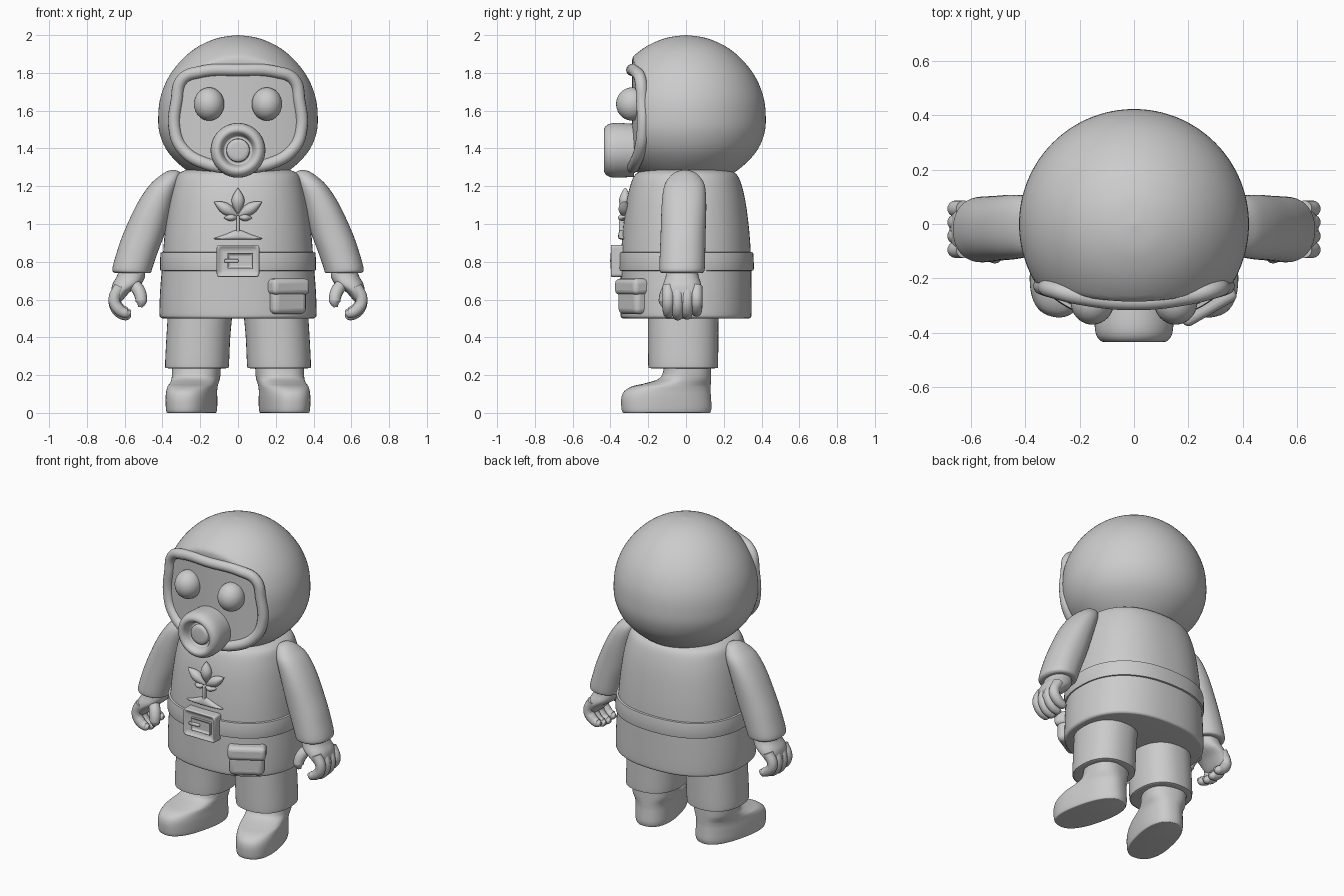
import bpy, bmesh, math
from mathutils import Matrix, Vector

cube = bpy.data.objects.get("Cube")
if cube:
    bpy.data.objects.remove(cube, do_unlink=True)

grey = bpy.data.materials.new("plain_grey")
grey.use_nodes = True
grey.diffuse_color = (0.6, 0.6, 0.6, 1)
grey.node_tree.nodes["Principled BSDF"].inputs["Base Color"].default_value = (0.6, 0.6, 0.6, 1)


def finish(name, mesh, angle=40):
    mesh.name = name
    mesh.materials.clear()
    mesh.materials.append(grey)
    mesh.shade_smooth()
    mesh.set_sharp_from_angle(angle=math.radians(angle))
    ob = bpy.data.objects.new(name, mesh)
    bpy.context.collection.objects.link(ob)
    return ob


def from_bmesh(name, bm):
    bmesh.ops.recalc_face_normals(bm, faces=bm.faces)
    mesh = bpy.data.meshes.new(name)
    bm.to_mesh(mesh)
    bm.free()
    return finish(name, mesh)


def refine(rows, steps):
    """Catmull-Rom smoothing of a list of sections."""
    rows = [Vector(r) for r in rows]
    out = []
    for i in range(len(rows) - 1):
        a, b, c, d = rows[max(i - 1, 0)], rows[i], rows[i + 1], rows[min(i + 2, len(rows) - 1)]
        for k in range(steps):
            t = k / steps
            out.append(b + (c - a) * (t / 2) + (a * 2 - b * 5 + c * 4 - d) * (t * t / 2)
                       + (b * 3 - a - c * 3 + d) * (t ** 3 / 2))
    return out + [rows[-1]]


def loft(name, rows, matrix=None, power=2.0, steps=5, sides=64, shape=None):
    """Stack of oval sections: z, centre x, centre y, radius x, radius y."""
    bm = bmesh.new()
    rings = []
    for z, cx, cy, rx, ry in refine(rows, steps):
        ring = []
        for k in range(sides):
            c, s = math.cos(math.tau * k / sides), math.sin(math.tau * k / sides)
            ring.append(bm.verts.new((
                cx + rx * math.copysign(abs(c) ** (2 / power), c),
                cy + ry * math.copysign(abs(s) ** (2 / power), s), z)))
        rings.append(ring)
    for low, high in zip(rings, rings[1:]):
        for k in range(sides):
            n = (k + 1) % sides
            bm.faces.new((low[k], low[n], high[n], high[k]))
    bm.faces.new(rings[0][::-1])
    bm.faces.new(rings[-1])
    if shape:
        for v in bm.verts:
            shape(v.co)
    if matrix:
        bm.transform(matrix)
    return from_bmesh(name, bm)


def lathe(name, profile, matrix=None, **kw):
    return loft(name, [(z, 0, 0, r, r) for z, r in profile], matrix, **kw)


def tube(name, points, radius, taper=None, closed=False):
    curve = bpy.data.curves.new(name, 'CURVE')
    curve.dimensions = '3D'
    curve.bevel_depth, curve.bevel_resolution = radius, 5
    curve.use_fill_caps = True
    spline = curve.splines.new('BEZIER')
    spline.bezier_points.add(len(points) - 1)
    spline.use_cyclic_u = closed
    for i, (bp, p) in enumerate(zip(spline.bezier_points, points)):
        bp.co = p
        bp.handle_left_type = bp.handle_right_type = 'AUTO'
        bp.radius = taper[i] if taper else 1
    temp = bpy.data.objects.new("temp_curve", curve)
    bpy.context.collection.objects.link(temp)
    graph = bpy.context.evaluated_depsgraph_get()
    mesh = bpy.data.meshes.new_from_object(temp.evaluated_get(graph))
    bpy.data.objects.remove(temp, do_unlink=True)
    return finish(name, mesh, 60)


def ball(name, loc, size):
    bm = bmesh.new()
    bmesh.ops.create_uvsphere(bm, u_segments=32, v_segments=20, radius=1,
                              matrix=Matrix.Translation(loc) @ Matrix.Diagonal((*size, 1)))
    return from_bmesh(name, bm)


def box(name, loc, size, turn=0, bevel=0.015, inset=0, sink=0.02):
    """Rounded box, optionally with a sunken front panel."""
    bm = bmesh.new()
    bmesh.ops.create_cube(bm, size=1, matrix=Matrix.Diagonal((*size, 1)))
    if inset:
        front = min(bm.faces, key=lambda f: f.calc_center_median().y)
        bmesh.ops.inset_region(bm, faces=[front], thickness=inset)
        bmesh.ops.translate(bm, verts=front.verts, vec=(0, sink, 0))
    bm.transform(Matrix.Translation(loc) @ Matrix.Rotation(math.radians(turn), 4, 'Z'))
    ob = from_bmesh(name, bm)
    mod = ob.modifiers.new("rounding", 'BEVEL')
    mod.width, mod.segments = bevel, 4
    return ob


# Hood, flattened at the front into a gently curved face
def face_y(x):
    return -0.285 + 0.5 * x * x


def flatten(co):
    co.y = max(co.y, face_y(co.x))


lathe("hood", [(1.25, 0.001), (1.255, 0.2), (1.29, 0.28), (1.38, 0.37), (1.48, 0.415), (1.58, 0.422),
               (1.68, 0.408), (1.78, 0.366), (1.87, 0.297), (1.94, 0.21), (1.985, 0.105), (2.0, 0.001)],
      sides=128, shape=flatten)
half = [(0.2, 1.805), (0.295, 1.765), (0.325, 1.65), (0.335, 1.5), (0.295, 1.4), (0.17, 1.32)]
outline = [(0, 1.815)] + half + [(0, 1.3)] + [(-x, z) for x, z in reversed(half)]
tube("hood_rim", [(x, face_y(x), z) for x, z in outline], 0.032, closed=True)

# Mouthpiece, turned about the forward axis
lathe("mouthpiece", [(0, 0.14), (0.09, 0.145), (0.135, 0.138), (0.157, 0.118), (0.155, 0.097),
                     (0.13, 0.082), (0.105, 0.076), (0.105, 0.062), (0.125, 0.055), (0.128, 0.001)],
      Matrix.Translation((0, -0.275, 1.39)) @ Matrix.Rotation(math.pi / 2, 4, 'X'), steps=3)

# Coat and belt
loft("coat", [(z, 0, 0, rx, ry) for z, rx, ry in [
    (0.5, 0.395, 0.33), (0.505, 0.41, 0.342), (0.53, 0.416, 0.347), (0.65, 0.412, 0.347),
    (0.8, 0.4, 0.345), (0.95, 0.388, 0.336), (1.1, 0.368, 0.318), (1.2, 0.346, 0.296),
    (1.26, 0.322, 0.27), (1.285, 0.28, 0.23)]], power=2.3, sides=96)
loft("belt", [(z, 0, 0, 0.4 + g, 0.346 + g) for z, g in [
    (0.752, 0), (0.754, 0.008), (0.762, 0.013), (0.84, 0.011), (0.849, 0.006), (0.851, -0.005)]],
     power=2.3, steps=2, sides=96)
box("buckle", (0, -0.365, 0.805), (0.225, 0.08, 0.17), inset=0.032, bevel=0.014)
box("buckle_inner_frame", (0.012, -0.382, 0.805), (0.135, 0.04, 0.082), inset=0.017, sink=0.012, bevel=0.005)
box("buckle_prong", (-0.035, -0.39, 0.805), (0.075, 0.025, 0.018), bevel=0.006)

# Single pocket with a flap
box("pocket", (0.26, -0.28, 0.6), (0.205, 0.085, 0.155), turn=30, bevel=0.03)
box("pocket_flap", (0.264, -0.285, 0.668), (0.225, 0.1, 0.085), turn=30, bevel=0.025)

# Raised sprout on the chest
def leaf(name, loc, angle, length, width):
    rows = [(length * t / 8, 0, 0, 0.001 + width * math.sin(math.pi * t / 8),
             0.004 + 0.028 * math.sin(math.pi * t / 8)) for t in range(9)]
    loft(name, rows, Matrix.Translation(loc) @ Matrix.Rotation(math.radians(angle), 4, 'Y'),
         steps=2, sides=24)


leaf("sprout_leaf_middle", (0, -0.322, 1.055), 0, 0.135, 0.033)
for s, side in ((1, "left"), (-1, "right")):
    leaf("sprout_leaf_" + side, (0, -0.325, 1.04), s * 58, 0.15, 0.03)
    leaf("sprout_leaf_low_" + side, (0, -0.328, 1.035), s * 92, 0.075, 0.018)
box("sprout_stem", (0, -0.335, 1.0), (0.016, 0.04, 0.09), bevel=0.006)
loft("sprout_mound", [(0.918, 0, -0.335, 0.115, 0.012), (0.924, 0, -0.335, 0.128, 0.022),
                      (0.94, 0, -0.335, 0.08, 0.024), (0.965, 0, -0.333, 0.02, 0.02)], steps=3)

for s, side in ((1, "left"), (-1, "right")):
    ball(side + "_eye", (s * 0.153, -0.285, 1.635), (0.08, 0.085, 0.088))

    # Sleeve: z, inner x, outer x, depth radius
    sleeve = [(0.74, 0.48, 0.64, 0.095), (0.743, 0.462, 0.656, 0.112), (0.765, 0.454, 0.665, 0.12),
              (0.85, 0.425, 0.642, 0.12), (0.95, 0.388, 0.607, 0.119), (1.1, 0.345, 0.538, 0.118),
              (1.2, 0.315, 0.473, 0.108), (1.25, 0.305, 0.42, 0.08), (1.277, 0.31, 0.38, 0.045),
              (1.287, 0.344, 0.346, 0.001)]
    loft(side + "_sleeve", [(z, s * (a + b) / 2, -0.005 - 0.03 * (1.29 - z), (b - a) / 2, ry)
                            for z, a, b, ry in sleeve], power=2.2)

    # Hand: wrist, palm, four curled fingers and a thumb
    loft(side + "_palm", [(z, s * cx, -0.02, rx, ry) for z, cx, rx, ry in [
        (0.575, 0.65, 0.012, 0.05), (0.59, 0.647, 0.03, 0.08), (0.64, 0.622, 0.05, 0.1),
        (0.68, 0.59, 0.075, 0.1), (0.72, 0.568, 0.075, 0.088), (0.76, 0.56, 0.068, 0.08)]], power=2.3)
    for i in range(4):
        y = 0.056 - 0.05 * i
        drop = (0.02, 0.004, 0, 0.012)[i]
        path = [(0.625, 0.67), (0.655, 0.6), (0.635, 0.54 + drop), (0.59, 0.515 + drop), (0.567, 0.518 + drop)]
        tube(f"{side}_finger_{i + 1}", [(s * x, y, z) for x, z in path], 0.031, (1, 1, 1, 0.85, 0.3))
    tube(side + "_thumb", [(s * x, y, z) for x, y, z in [
        (0.56, -0.06, 0.69), (0.522, -0.1, 0.64), (0.512, -0.115, 0.59), (0.517, -0.115, 0.56)]],
         0.034, (1, 1, 0.9, 0.35))

    # Trouser leg
    loft(side + "_trouser_leg", [(z, s * cx, -0.015, rx, ry) for z, cx, rx, ry in [
        (0.236, 0.217, 0.15, 0.165), (0.239, 0.217, 0.163, 0.18), (0.255, 0.217, 0.169, 0.185),
        (0.4, 0.21, 0.169, 0.186), (0.53, 0.2, 0.171, 0.187)]], power=2.3)

    # Boot, toe turned outward: z, front, back, half width
    boot = [(0, -0.34, 0.115, 0.108), (0.004, -0.352, 0.12, 0.118), (0.03, -0.358, 0.125, 0.122),
            (0.08, -0.358, 0.122, 0.123), (0.115, -0.342, 0.12, 0.122), (0.14, -0.3, 0.12, 0.122),
            (0.155, -0.235, 0.12, 0.122), (0.175, -0.165, 0.12, 0.124), (0.2, -0.135, 0.12, 0.126),
            (0.26, -0.12, 0.12, 0.128)]
    loft(side + "_boot", [(z, 0, (f + b) / 2, w, (b - f) / 2) for z, f, b, w in boot],
         Matrix.Translation((s * 0.22, 0.01, 0)) @ Matrix.Rotation(s * math.radians(13), 4, 'Z'),
         power=2.4)
